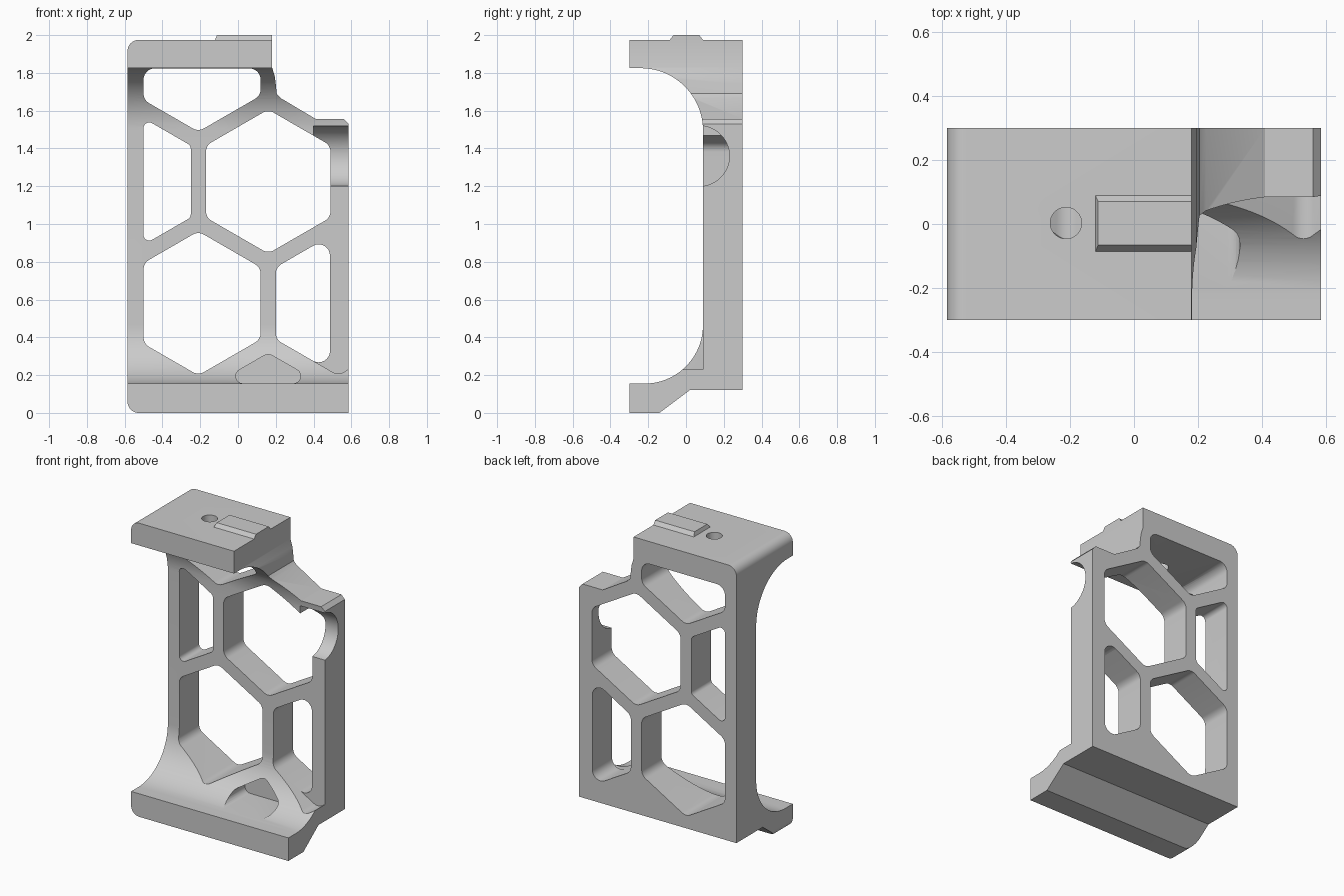
import bpy
import bmesh
from math import cos, sin, pi, radians
from mathutils import Vector

cube = bpy.data.objects.get("Cube")
if cube:
    bpy.data.objects.remove(cube, do_unlink=True)

grey = bpy.data.materials.new("plain grey")
grey.use_nodes = True
grey.diffuse_color = (0.6, 0.6, 0.6, 1)
grey.node_tree.nodes["Principled BSDF"].inputs["Base Color"].default_value = (0.6, 0.6, 0.6, 1)


def prism(name, points, axis, lo, hi):
    """Extrude a 2D outline along x (points are y,z), y (x,z) or z (x,y)."""
    def place(p, d):
        return {"x": (d, p[0], p[1]), "y": (p[0], d, p[1]), "z": (p[0], p[1], d)}[axis]
    bm = bmesh.new()
    a = [bm.verts.new(place(p, lo)) for p in points]
    b = [bm.verts.new(place(p, hi)) for p in points]
    bm.faces.new(a)
    bm.faces.new(b[::-1])
    for i in range(len(a)):
        j = (i + 1) % len(a)
        bm.faces.new((a[i], b[i], b[j], a[j]))
    bm.normal_update()
    if bm.calc_volume(signed=True) < 0:
        bmesh.ops.reverse_faces(bm, faces=bm.faces[:])
    mesh = bpy.data.meshes.new(name)
    bm.to_mesh(mesh)
    bm.free()
    ob = bpy.data.objects.new(name, mesh)
    bpy.context.collection.objects.link(ob)
    mesh.materials.append(grey)
    return ob


def arc(cx, cy, r, start, end, steps=24):
    return [(cx + r * cos(radians(start + (end - start) * i / steps)),
             cy + r * sin(radians(start + (end - start) * i / steps))) for i in range(steps + 1)]


def clip(points, axis, limit, keep):
    """Keep the part of a convex outline on one side of an axis-aligned line."""
    out = []
    for i, p in enumerate(points):
        q = points[(i + 1) % len(points)]
        dp, dq = (p[axis] - limit) * keep, (q[axis] - limit) * keep
        if dp >= 0:
            out.append(p)
        if dp * dq < 0:
            out.append(p.lerp(q, dp / (dp - dq)))
    return out


def rounded(points, radius, steps=8):
    """Replace each corner of a convex outline by a tangent arc."""
    out = []
    for i, p in enumerate(points):
        a, b = points[i - 1] - p, points[(i + 1) % len(points)] - p
        half = a.angle(b) / 2
        u, v = a.normalized(), b.normalized()
        t = min(radius * cos(half) / sin(half), a.length * 0.45, b.length * 0.45)
        r = t * sin(half) / cos(half)
        centre = p + (u + v).normalized() * (r / sin(half))
        start, end = (p + u * t - centre).normalized(), (p + v * t - centre).normalized()
        for k in range(steps + 1):
            w = k / steps
            sweep = pi - 2 * half
            d = (start * sin((1 - w) * sweep) + end * sin(w * sweep)) / sin(sweep)
            out.append(tuple(centre + d * r))
    return out


def hexagon(cx, cz, limits, radius=0.06):
    pts = [Vector((cx + 0.381 * sin(i * pi / 3), cz + 0.381 * cos(i * pi / 3))) for i in range(6)]
    for axis, limit, keep in limits:
        pts = clip(pts, axis, limit, keep)
    return rounded(pts, radius)


def boolean(target, cutter, operation="DIFFERENCE"):
    mod = target.modifiers.new("cut", "BOOLEAN")
    mod.operation, mod.object, mod.solver = operation, cutter, "EXACT"
    bpy.context.view_layer.objects.active = target
    bpy.ops.object.modifier_apply(modifier=mod.name)
    bpy.data.objects.remove(cutter, do_unlink=True)


# C-shaped side profile
side = [(-0.3, -0.05), (-0.207, -0.05), (0.02, 0.12), (0.3, 0.12), (0.3, 2.05), (-0.3, 2.05),
        (-0.3, 1.825)]
side += arc(-0.24, 1.495, 0.33, 90, 0) + arc(-0.22, 0.465, 0.31, 0, -90) + [(-0.3, 0.155)]
frame = prism("cage_frame", side, "x", -0.7, 0.7)

# Front outline with rounded left corners and stepped right shoulder
outline = arc(-0.525, 0.06, 0.06, 180, 270, 10)
outline += [(0.585, 0), (0.585, 1.53), (0.56, 1.557), (0.41, 1.557), (0.225, 1.667),
            (0.205, 1.69), (0.2, 1.74), (0.195, 1.78), (0.18, 1.83), (0.18, 1.975)]
outline += arc(-0.525, 1.915, 0.06, 90, 180, 10)
boolean(frame, prism("outline_cutter", outline, "y", -0.6, 0.6), "INTERSECT")

# Honeycomb windows
LEFT, RIGHT, TOP = (0, -0.5, 1), (0, 0.487, -1), (1, 1.824, -1)
for cx, cz in ((-0.21, 0.58), (0.53, 0.58), (0.16, 1.225), (-0.58, 1.225), (-0.21, 1.87)):
    small = 0.03 if cx < -0.5 else 0.06
    limits = (LEFT, TOP) if cx == 0.16 else (LEFT, RIGHT, TOP)
    boolean(frame, prism("window_cutter", hexagon(cx, cz, limits, small), "y", -0.7, 0.7))

# Relief cuts in the lower fillet
boolean(frame, prism("relief_cutter", hexagon(0.53, 0.58, ()), "y", -0.7, 0.0905))
boolean(frame, prism("pocket_cutter", hexagon(0.16, -0.065, ((1, 0.156, 1),), 0.05), "y", -0.7, 0.0905))

# Round notch in the right post
boolean(frame, prism("notch_cutter", arc(0.07, 1.36, 0.16, 0, 355, 71), "x", 0.4, 0.8))

# Screw hole in the top plate
boolean(frame, prism("hole_cutter", arc(-0.213, 0.003, 0.049, 0, 350, 35), "z", 1.7, 2.2))

# Chamfered rail on the top plate
rail = prism("top_rail", [(-0.122, -0.088), (0.18, -0.088), (0.18, 0.092), (-0.122, 0.092)],
             "z", 1.972, 2.0)
for v in rail.data.vertices:
    if v.co.z > 1.99:
        v.co.y += 0.022 if v.co.y < 0 else -0.022
        if v.co.x < 0:
            v.co.x += 0.01

for ob in (frame, rail):
    bpy.ops.object.select_all(action="DESELECT")
    ob.select_set(True)
    bpy.context.view_layer.objects.active = ob
    bpy.ops.object.shade_smooth_by_angle(angle=radians(25))
